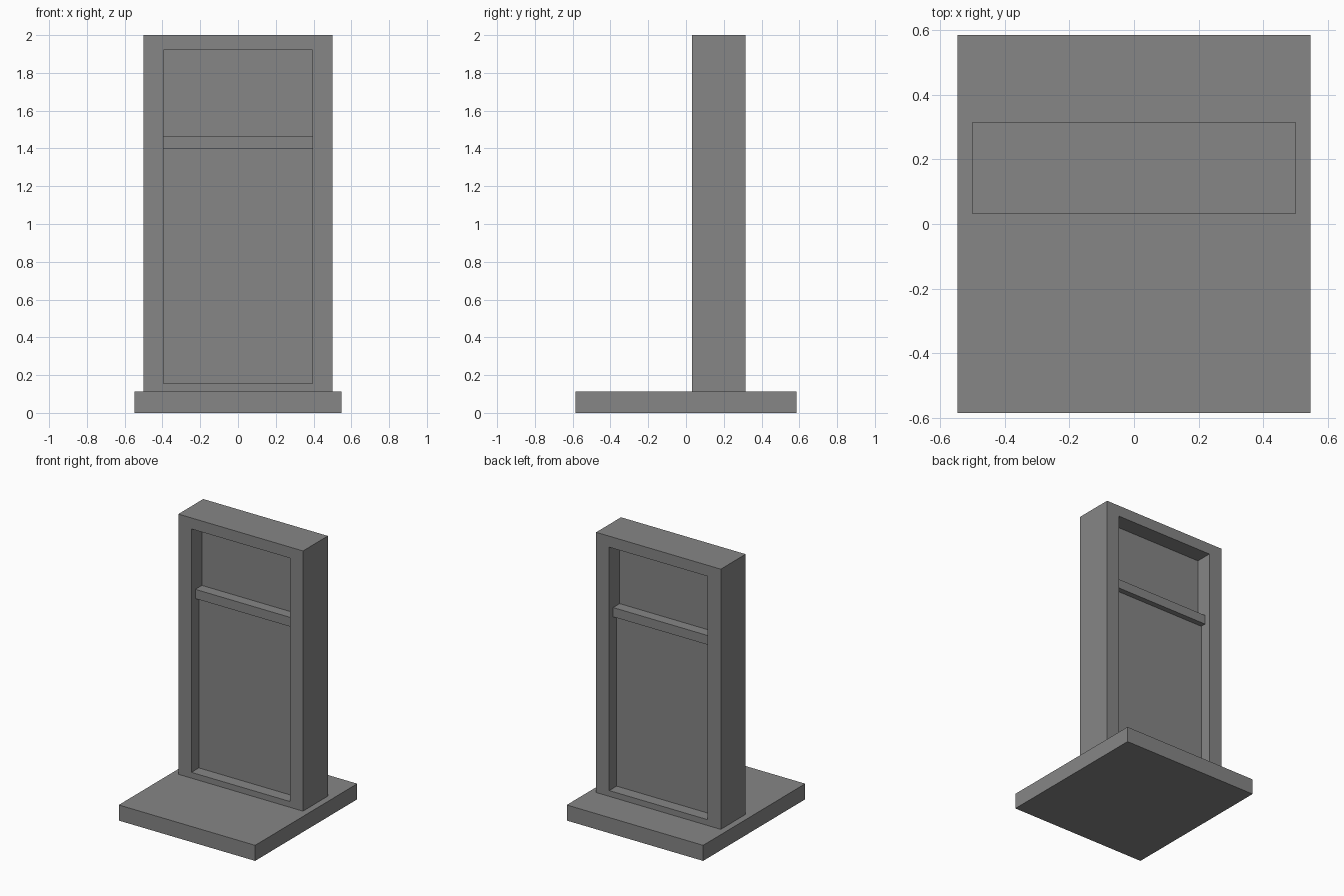
import bpy
import bmesh
from mathutils import Matrix, Vector

cube = bpy.data.objects.get("Cube")
if cube:
    bpy.data.objects.remove(cube, do_unlink=True)

# Single grey finish
grey = bpy.data.materials.new("grey")
grey.use_nodes = True
colour = (0.24, 0.24, 0.24, 1)
grey.diffuse_color = colour
grey.node_tree.nodes["Principled BSDF"].inputs["Base Color"].default_value = colour

# Door sits behind the middle of the base
DOOR_Y, DOOR_DEPTH = 0.173, 0.285
HALF_W, OPEN_W = 0.5, 0.395
BASE_TOP, TOP = 0.113, 2.0
SILL, HEAD = 0.155, 1.92
RAIL_LOW, RAIL_HIGH = 1.398, 1.465


def add_object(name, bm):
    mesh = bpy.data.meshes.new(name)
    bm.to_mesh(mesh)
    bm.free()
    mesh.materials.append(grey)
    obj = bpy.data.objects.new(name, mesh)
    bpy.context.collection.objects.link(obj)
    return obj


def box(name, half_w, y, depth, z0, z1):
    bm = bmesh.new()
    bmesh.ops.create_cube(bm, size=1, matrix=Matrix.Translation((0, y, (z0 + z1) / 2))
                          @ Matrix.Diagonal((2 * half_w, depth, z1 - z0, 1)))
    return add_object(name, bm)


def frame(name, y, depth):
    """Rectangular ring extruded through its depth."""
    bm = bmesh.new()

    def loop(w, z0, z1):
        return [bm.verts.new((x, y - depth / 2, z))
                for x, z in ((-w, z0), (w, z0), (w, z1), (-w, z1))]

    outer = loop(HALF_W, BASE_TOP, TOP)
    inner = loop(OPEN_W, SILL, HEAD)
    ring = [bm.faces.new((outer[i], outer[(i + 1) % 4], inner[(i + 1) % 4], inner[i]))
            for i in range(4)]
    extruded = bmesh.ops.extrude_face_region(bm, geom=ring, use_keep_orig=True)
    moved = [v for v in extruded["geom"] if isinstance(v, bmesh.types.BMVert)]
    bmesh.ops.translate(bm, verts=moved, vec=Vector((0, depth, 0)))
    bmesh.ops.recalc_face_normals(bm, faces=bm.faces)
    return add_object(name, bm)


# Ground slab
box("base_slab", 0.547, 0, 1.17, 0, BASE_TOP)

# Surround, cross rail and the two recessed panels
frame("door_frame", DOOR_Y, DOOR_DEPTH)
box("cross_rail", OPEN_W, DOOR_Y, 0.195, RAIL_LOW, RAIL_HIGH)
box("lower_panel", OPEN_W, DOOR_Y, 0.115, SILL, RAIL_LOW)
box("upper_panel", OPEN_W, DOOR_Y, 0.045, RAIL_HIGH, HEAD)
